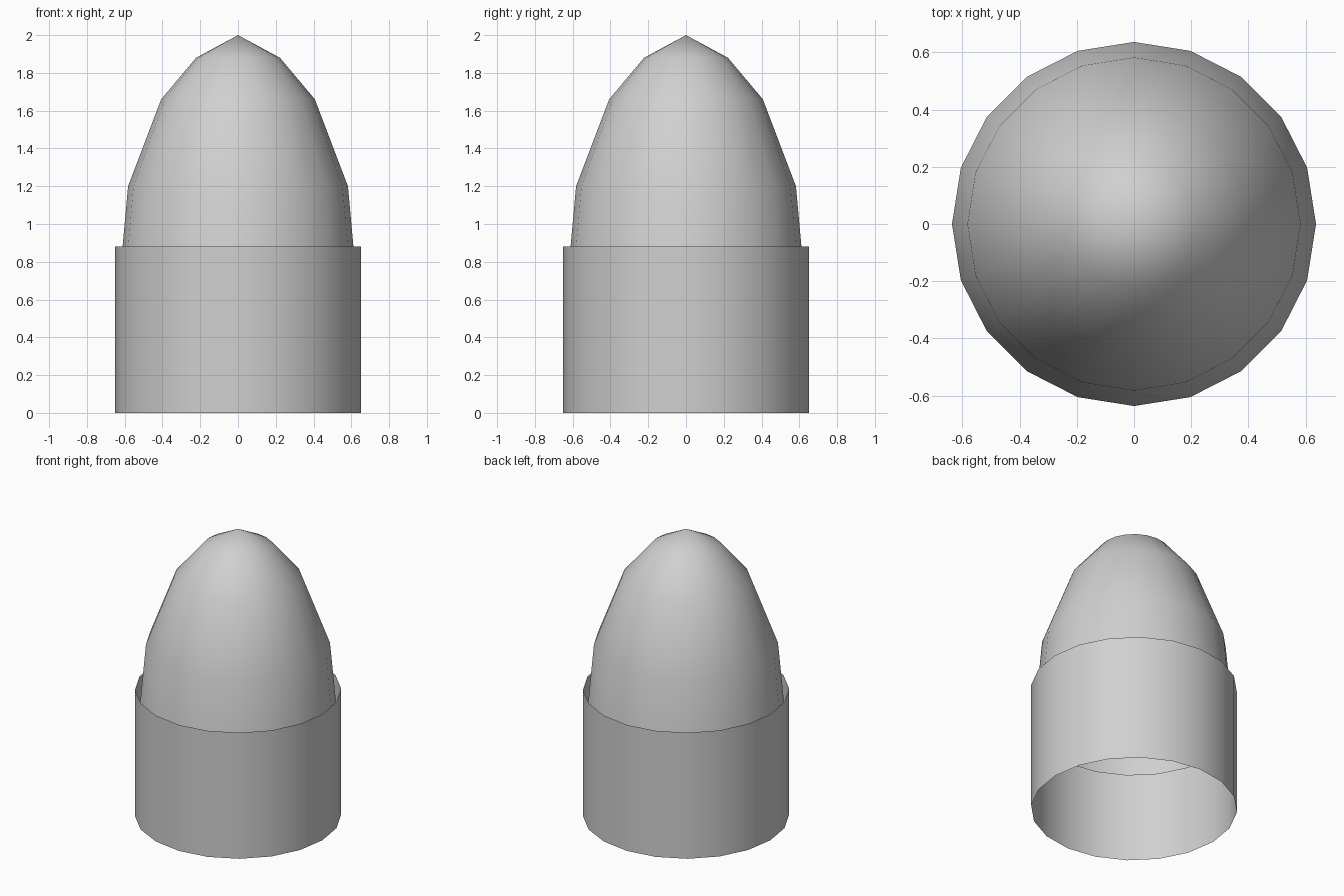
import bpy
import bmesh
import math

SIDES = 20

cube = bpy.data.objects.get("Cube")
if cube:
    bpy.data.objects.remove(cube, do_unlink=True)

# Single grey material
grey = bpy.data.materials.new("light_grey")
grey.use_nodes = True
colour = (0.63, 0.63, 0.63, 1)
grey.diffuse_color = colour
grey.node_tree.nodes["Principled BSDF"].inputs["Base Color"].default_value = colour


def lathe(name, profile):
    """Revolve (radius, height) points, bottom to top, into an open shell."""
    bm = bmesh.new()
    rings = []
    for r, z in profile:
        if r == 0:
            rings.append([bm.verts.new((0, 0, z))] * SIDES)
        else:
            angles = [math.tau * i / SIDES for i in range(SIDES)]
            rings.append([bm.verts.new((r * math.cos(a), r * math.sin(a), z)) for a in angles])
    for low, high in zip(rings, rings[1:]):
        for i in range(SIDES):
            j = (i + 1) % SIDES
            corners = [low[i], low[j], high[j], high[i]]
            bm.faces.new(list(dict.fromkeys(corners)))
    for face in bm.faces:
        face.smooth = True
    mesh = bpy.data.meshes.new(name)
    bm.to_mesh(mesh)
    bm.free()
    mesh.materials.append(grey)
    obj = bpy.data.objects.new(name, mesh)
    bpy.context.collection.objects.link(obj)
    return obj


# Open cylindrical sleeve
lathe("casing_tube", [(0.652, 0), (0.652, 0.88)])

# Pointed nose, its open base seated inside the sleeve
lathe("pointed_nose", [(0.636, 0.61), (0.582, 1.2), (0.407, 1.66), (0.222, 1.88), (0, 2)])
